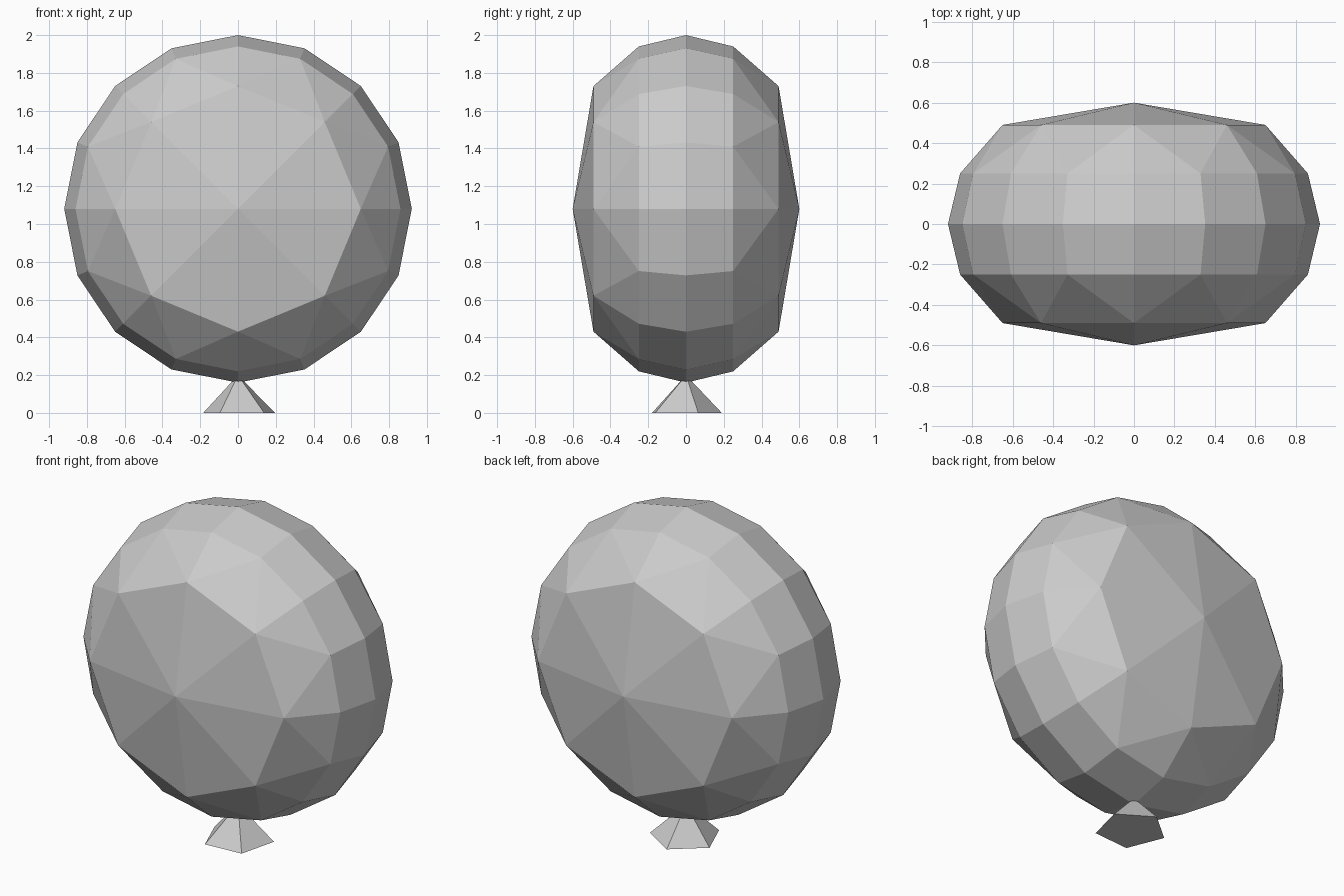
import bpy
import bmesh
from math import cos, sin, tau, radians

cube = bpy.data.objects.get("Cube")
if cube:
    bpy.data.objects.remove(cube)

CENTRE_Z = 1.08

grey = bpy.data.materials.new("balloon grey")
grey.use_nodes = True
GREY = (0.6, 0.6, 0.6, 1)
grey.diffuse_color = GREY
grey.node_tree.nodes["Principled BSDF"].inputs["Base Color"].default_value = GREY


def finish(bm, name):
    bmesh.ops.recalc_face_normals(bm, faces=bm.faces)
    mesh = bpy.data.meshes.new(name)
    bm.to_mesh(mesh)
    bm.free()
    mesh.materials.append(grey)
    obj = bpy.data.objects.new(name, mesh)
    bpy.context.collection.objects.link(obj)
    return obj


def ring(bm, count, radius, y):
    """Circle of vertices around the front-to-back axis."""
    return [bm.verts.new((radius * cos(tau * i / count), y,
                          CENTRE_Z + radius * sin(tau * i / count)))
            for i in range(count)]


# Balloon body: sixteen-sided rim, stepping down to an eight-sided cap each side
bm = bmesh.new()
rim = ring(bm, 16, 0.92, 0)
for side in (-1, 1):
    shoulder = ring(bm, 16, 0.86, side * 0.25)
    cap = ring(bm, 8, 0.65, side * 0.49)
    tip = bm.verts.new((0, side * 0.6, CENTRE_Z))
    for i in range(16):
        j = (i + 1) % 16
        bm.faces.new((rim[i], rim[j], shoulder[j], shoulder[i]))
    for i in range(8):
        a, b = cap[i], cap[(i + 1) % 8]
        start, mid, end = (shoulder[(2 * i + k) % 16] for k in range(3))
        bm.faces.new((a, start, mid))
        bm.faces.new((a, mid, b))
        bm.faces.new((b, mid, end))
        bm.faces.new((a, b, tip))
finish(bm, "balloon_body")

# Knot: five-sided cone with a closed base
bm = bmesh.new()
apex = bm.verts.new((0, 0, 0.2))
base = [bm.verts.new((0.01 + 0.2 * cos(radians(22) + tau * i / 5),
                      -0.01 + 0.2 * sin(radians(22) + tau * i / 5), 0))
        for i in range(5)]
bm.faces.new(base)
for i in range(5):
    bm.faces.new((base[i], base[(i + 1) % 5], apex))
finish(bm, "balloon_knot")
